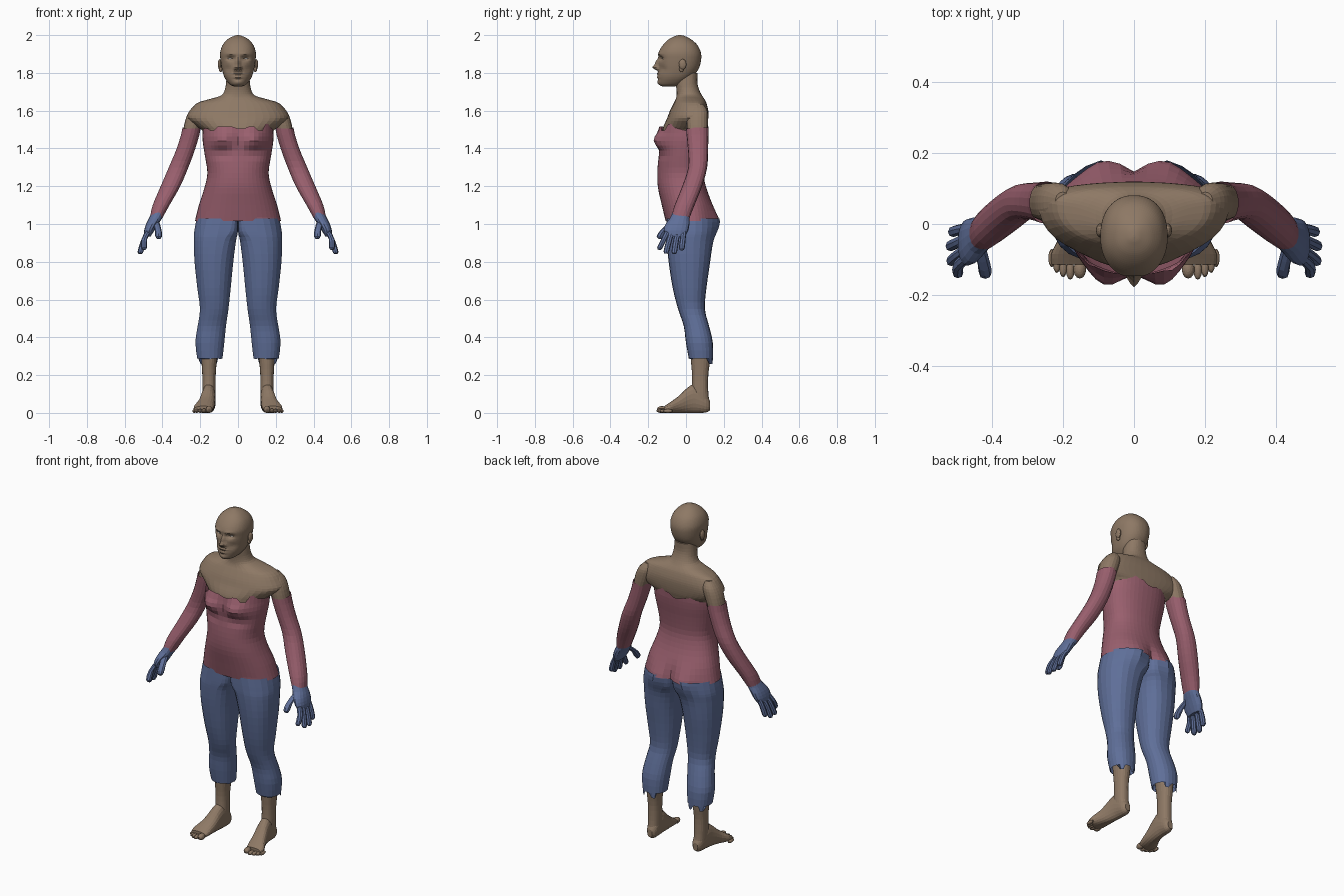
import bpy, bmesh, math, random

random.seed(4)


def material(name, rgb):
    m = bpy.data.materials.new(name)
    m.diffuse_color = (*rgb, 1)
    return m


SKIN = material("skin", (0.27, 0.19, 0.13))
RED = material("red_cloth", (0.32, 0.115, 0.155))
BLUE = material("blue_cloth", (0.115, 0.16, 0.32))
WHITE = material("eye_white", (0.8, 0.8, 0.8))


def spline(a, b, c, d, t):
    return tuple(0.5 * (2 * q + (r - p) * t + (2 * p - 5 * q + 4 * r - s) * t * t
                        + (3 * q - p - 3 * r + s) * t ** 3) for p, q, r, s in zip(a, b, c, d))


def loft(bm, keys, sides=16, sub=3, rag0=None, rag1=None, caps=True, along_y=False):
    """Skin smooth slices. Key: height, x min/mid/max, y min/mid/max, inner-side squareness."""
    n, slices = len(keys), []
    for i in range(n - 1):
        a, d = keys[max(i - 1, 0)], keys[min(i + 2, n - 1)]
        slices += [spline(a, keys[i], keys[i + 1], d, k / sub) for k in range(sub)]
    slices.append(keys[-1])
    rings = []
    for i, (z, x0, xc, x1, y0, yc, y1, e) in enumerate(slices):
        ring = []
        for j in range(sides):
            t = math.tau * j / sides - math.pi / 2
            c, s = math.cos(t), math.sin(t)
            p = 0.9 if c > 0 else e
            cx, sy = abs(c) ** p, abs(s) ** p
            x = xc + (x1 - xc) * cx if c > 0 else xc - (xc - x0) * cx
            y = yc + (y1 - yc) * sy if s > 0 else yc - (yc - y0) * sy
            rag = rag0 if i == 0 else rag1 if i == len(slices) - 1 else None
            h = z + (rag(j, x, y) if rag else 0)
            ring.append(bm.verts.new((x, h, y) if along_y else (x, y, h)))
        rings.append(ring)
    for r, q in zip(rings, rings[1:]):
        for j in range(sides):
            k = (j + 1) % sides
            bm.faces.new((r[j], r[k], q[k], q[j]))
    if caps:
        bm.faces.new(rings[0])
        bm.faces.new(rings[-1])


def sym(z, w, y0, yc, y1):
    return (z, -w, 0, w, y0, yc, y1, 0.9)


def slab(z, x0, x1, y0, y1):
    return (z, x0, (x0 + x1) / 2, x1, y0, (y0 + y1) / 2, y1, 0.9)


def finger(bm, pts, r):
    """Tapered digit with a rounded tip."""
    keys = [slab(z, x - r, x + r, y - r, y + r) for x, y, z in pts]
    x, y, z = pts[-1]
    q = r * 0.4
    keys.append(slab(z - r * 0.8, x - q, x + q, y - q, y + q))
    loft(bm, keys, 8, 2)


def sculpt(bm, bumps):
    """Push soft mirrored bumps (x, z, x size, z size, push, side) along y."""
    for v in bm.verts:
        x, y, z = v.co
        for bx, bz, sx, sz, dy, side in bumps:
            if y * side > 0:
                k = math.exp(-((abs(x) - bx) / sx) ** 2 - ((z - bz) / sz) ** 2)
                v.co.y += dy * k * min(1, abs(y) / 0.06)


def ball(bm, loc, size):
    made = bmesh.ops.create_uvsphere(bm, u_segments=14, v_segments=10, radius=1)["verts"]
    bmesh.ops.scale(bm, vec=size, verts=made)
    bmesh.ops.translate(bm, vec=loc, verts=made)


def finish(bm, name, mat, mirror=False):
    bmesh.ops.recalc_face_normals(bm, faces=bm.faces)
    me = bpy.data.meshes.new(name)
    bm.to_mesh(me)
    bm.free()
    me.materials.append(mat)
    ob = bpy.data.objects.new(name, me)
    bpy.context.collection.objects.link(ob)
    if mirror:
        ob.modifiers.new("mirror", "MIRROR").use_mirror_merge = False


def torn(depth, count, step):
    steps = [random.choice((0, 0.3, 0.6, 1)) * depth for _ in range(count)]
    return lambda j, x, y: steps[(j // step) % count]


BODY = [(0.085, 1.445, 0.06, 0.045, -0.045, -1), (0.085, 1.375, 0.06, 0.022, 0.012, -1),
        (0.09, 1.01, 0.065, 0.07, 0.03, 1), (0, 1.0, 0.02, 0.08, -0.012, 1)]

# Head, with face features pushed out of the skull
bm = bmesh.new()
loft(bm, [sym(1.728, 0.02, -0.125, -0.09, -0.06), sym(1.74, 0.045, -0.142, -0.07, -0.02),
          sym(1.775, 0.071, -0.147, -0.05, 0.03), sym(1.82, 0.085, -0.145, -0.04, 0.066),
          sym(1.87, 0.093, -0.145, -0.035, 0.08), sym(1.91, 0.094, -0.144, -0.035, 0.078),
          sym(1.95, 0.08, -0.12, -0.035, 0.058), sym(1.98, 0.052, -0.088, -0.035, 0.023),
          sym(1.996, 0.02, -0.055, -0.035, -0.01), sym(2.0, 0.003, -0.038, -0.035, -0.03)], 72, 6)
sculpt(bm, [(0, 1.828, 0.014, 0.013, -0.03, -1), (0, 1.853, 0.011, 0.02, -0.018, -1),
            (0.015, 1.823, 0.008, 0.009, -0.01, -1), (0.038, 1.876, 0.02, 0.013, 0.016, -1),
            (0.036, 1.9, 0.026, 0.009, -0.005, -1), (0, 1.794, 0.024, 0.006, -0.01, -1),
            (0, 1.778, 0.022, 0.006, -0.009, -1), (0, 1.786, 0.026, 0.003, 0.006, -1),
            (0, 1.75, 0.022, 0.012, -0.007, -1), (0.055, 1.82, 0.02, 0.02, 0.006, -1)])
finish(bm, "head", SKIN)

# Ears and eyes
bm = bmesh.new()
ball(bm, (0.096, -0.018, 1.845), (0.011, 0.02, 0.028))
ball(bm, (0.092, -0.024, 1.82), (0.009, 0.012, 0.016))
finish(bm, "ears", SKIN, True)
bm = bmesh.new()
ball(bm, (0.04, -0.112, 1.876), (0.015, 0.013, 0.008))
finish(bm, "eyes", WHITE, True)

# Neck, chest and shoulders
bm = bmesh.new()
loft(bm, [sym(1.43, 0.165, -0.125, 0, 0.09), sym(1.49, 0.185, -0.125, 0.03, 0.105),
          sym(1.52, 0.225, -0.118, 0.055, 0.113), sym(1.56, 0.27, -0.1, 0.06, 0.118),
          sym(1.6, 0.253, -0.085, 0.06, 0.118), sym(1.64, 0.217, -0.065, 0.055, 0.108),
          sym(1.66, 0.155, -0.055, 0.045, 0.098), sym(1.68, 0.09, -0.05, 0.02, 0.085),
          sym(1.71, 0.07, -0.05, 0.01, 0.07), sym(1.75, 0.063, -0.056, 0.005, 0.06),
          sym(1.8, 0.058, -0.06, 0, 0.062)], 40, 3)
finish(bm, "neck_and_chest", SKIN)
bm = bmesh.new()
loft(bm, [slab(1.4, 0.235, 0.315, 0.02, 0.105), slab(1.47, 0.212, 0.295, 0.01, 0.112),
          slab(1.55, 0.18, 0.279, 0.003, 0.117), slab(1.6, 0.17, 0.256, 0.01, 0.113),
          slab(1.635, 0.18, 0.222, 0.035, 0.09)], 20)
finish(bm, "upper_arms", SKIN, True)

# Torn bodice with a hanging scrap at the hem
bm = bmesh.new()
loft(bm, [sym(1.015, 0.228, -0.108, 0.03, 0.155), sym(1.1, 0.207, -0.128, 0.02, 0.14),
          sym(1.19, 0.178, -0.148, 0, 0.108), sym(1.27, 0.162, -0.152, -0.01, 0.092),
          sym(1.36, 0.175, -0.145, -0.01, 0.1), sym(1.44, 0.187, -0.138, 0, 0.113),
          sym(1.495, 0.187, -0.14, 0.01, 0.12)], 44, 3,
     lambda j, x, y: -0.045 if 0.13 < x < 0.2 and y < 0 else 0, torn(0.035, 22, 2), False)
sculpt(bm, BODY)
finish(bm, "torn_bodice", RED)

# Sleeves
bm = bmesh.new()
loft(bm, [slab(1.035, 0.398, 0.466, -0.078, 0.02), slab(1.1, 0.362, 0.452, -0.06, 0.045),
          slab(1.2, 0.305, 0.41, -0.02, 0.085), slab(1.3, 0.262, 0.367, 0.012, 0.112),
          slab(1.4, 0.225, 0.325, 0.01, 0.117), slab(1.5, 0.196, 0.294, 0, 0.12)],
     18, 3, None, torn(0.02, 9, 2), False)
finish(bm, "sleeves", RED, True)

# Gloves: palm, four fingers and thumb
bm = bmesh.new()
loft(bm, [slab(0.935, 0.462, 0.498, -0.105, -0.005), slab(0.965, 0.443, 0.497, -0.118, 0.012),
          slab(1.0, 0.422, 0.487, -0.108, 0.018), slab(1.03, 0.402, 0.472, -0.085, 0.018),
          slab(1.06, 0.39, 0.456, -0.072, 0.024)], 16, 2)
for x, y, tip in ((0.497, -0.138, 0.875), (0.515, -0.104, 0.855),
                  (0.517, -0.062, 0.853), (0.51, -0.022, 0.872)):
    base = -0.055 + (y + 0.082) * 0.72
    finger(bm, [(0.473, base, 0.965), (0.496, (y + base) / 2, 0.92), (x, y, tip)], 0.015)
finger(bm, [(0.435, -0.07, 1.01), (0.423, -0.115, 0.97), (0.42, -0.137, 0.935)], 0.018)
finish(bm, "gloves", BLUE, True)

# Ragged trousers, halves meeting on the centre line
bm = bmesh.new()
loft(bm, [(0.26, 0.085, 0.15, 0.212, 0.02, 0.08, 0.142, 0.9),
          (0.37, 0.072, 0.15, 0.226, 0, 0.07, 0.142, 0.9),
          (0.46, 0.063, 0.14, 0.214, -0.012, 0.055, 0.122, 0.9),
          (0.55, 0.05, 0.125, 0.202, -0.042, 0.03, 0.1, 0.9),
          (0.66, 0.038, 0.125, 0.216, -0.07, 0.025, 0.108, 0.9),
          (0.8, 0.024, 0.125, 0.231, -0.092, 0.02, 0.128, 0.85),
          (0.91, 0.01, 0.115, 0.235, -0.102, 0.02, 0.142, 0.7),
          (0.96, 0, 0.105, 0.233, -0.103, 0.03, 0.148, 0.4),
          (1.03, 0, 0.09, 0.22, -0.102, 0.03, 0.15, 0.3)], 22, 3, torn(0.08, 11, 2), None, False)
sculpt(bm, BODY[2:3])
finish(bm, "ragged_trousers", BLUE, True)

# Shins and feet
bm = bmesh.new()
loft(bm, [slab(0.05, 0.12, 0.185, 0.035, 0.125), slab(0.11, 0.118, 0.188, 0.03, 0.118),
          slab(0.2, 0.118, 0.189, 0.032, 0.118), slab(0.29, 0.11, 0.195, 0.025, 0.128),
          slab(0.4, 0.092, 0.205, 0.02, 0.125)], 20)
finish(bm, "shins", SKIN, True)
bm = bmesh.new()
loft(bm, [slab(0.128, 0.135, 0.168, 0.015, 0.06), slab(0.105, 0.12, 0.183, 0.002, 0.1),
          slab(0.05, 0.118, 0.19, 0, 0.15), slab(0.01, 0.12, 0.197, 0, 0.135),
          slab(-0.04, 0.123, 0.213, 0, 0.088), slab(-0.085, 0.128, 0.234, 0, 0.056),
          slab(-0.115, 0.135, 0.232, 0.002, 0.036)], 20, 3, along_y=True)
for x, y, r in ((0.153, -0.128, 0.018), (0.18, -0.131, 0.012), (0.2, -0.124, 0.011),
                (0.218, -0.112, 0.0105), (0.232, -0.096, 0.01)):
    ball(bm, (x, y, r), (r, 0.026, r))
finish(bm, "feet", SKIN, True)
